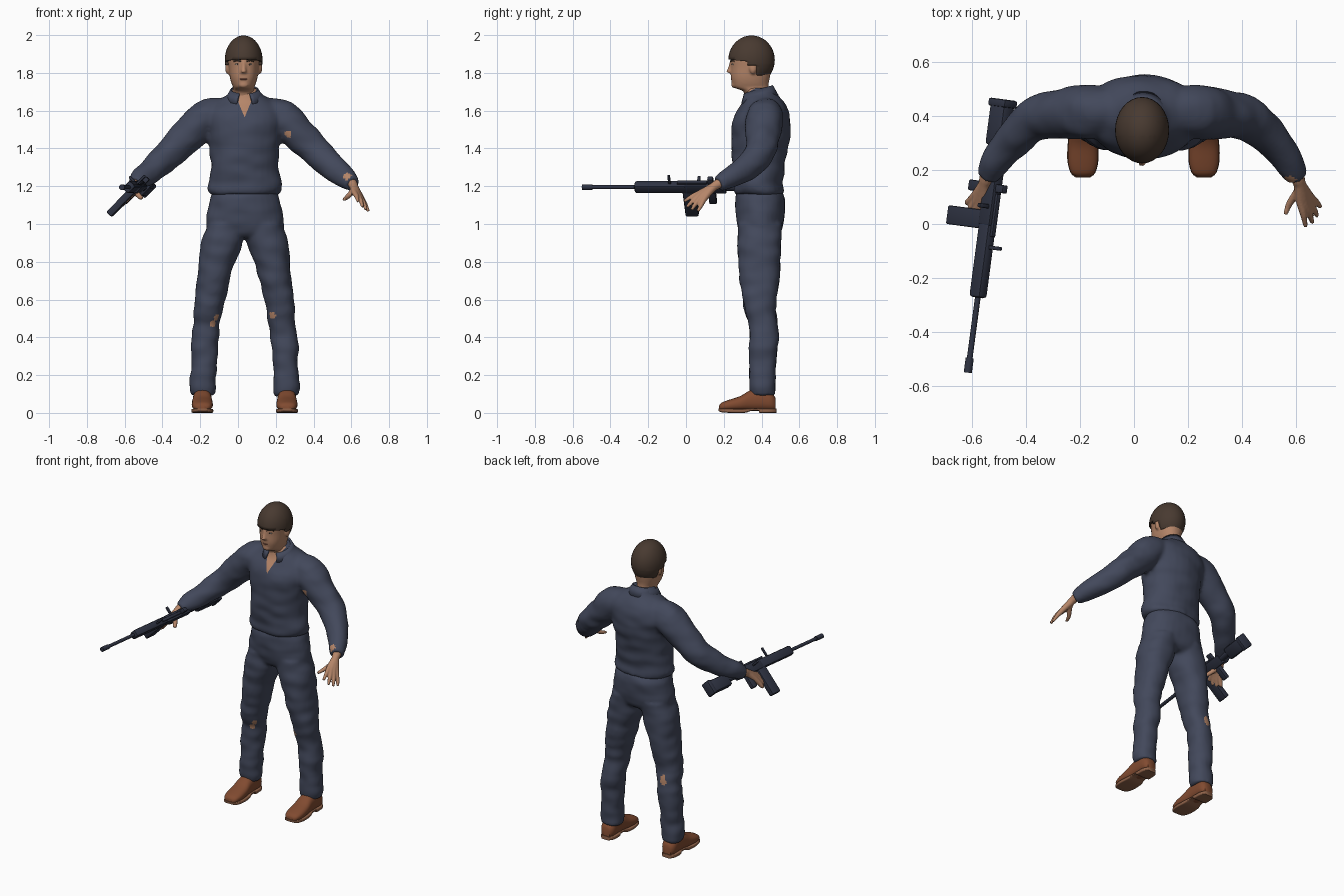
import bpy, bmesh, math
from mathutils import Vector, Matrix, noise

if "Cube" in bpy.data.objects:
    bpy.data.objects.remove(bpy.data.objects["Cube"])

MID = 0.035      # body centre line
ARM_SUM = 0.06   # left x + right x for the arms


def material(name, *rgb):
    m = bpy.data.materials.new(name)
    m.use_nodes = True
    m.diffuse_color = (*rgb, 1)
    m.node_tree.nodes["Principled BSDF"].inputs["Base Color"].default_value = (*rgb, 1)
    return m


CLOTH = material("navy cloth", 0.055, 0.065, 0.105)
SKIN = material("skin", 0.46, 0.235, 0.14)
HAIR = material("dark brown hair", 0.065, 0.042, 0.03)
LEATHER = material("brown leather", 0.22, 0.07, 0.03)
SOLE = material("tan sole", 0.27, 0.12, 0.065)
METAL = material("gun metal", 0.028, 0.033, 0.055)
LIPS = material("lips", 0.33, 0.13, 0.09)
WHITE = material("eye white", 0.5, 0.42, 0.37)


def finish(bm, name, mat, angle=None):
    bmesh.ops.recalc_face_normals(bm, faces=bm.faces)
    me = bpy.data.meshes.new(name)
    bm.to_mesh(me)
    bm.free()
    me.materials.append(mat)
    me.shade_smooth()
    if angle:
        me.set_sharp_from_angle(angle=math.radians(angle))
    ob = bpy.data.objects.new(name, me)
    bpy.context.collection.objects.link(ob)
    return ob


def spline(rows, k=4):
    """Smoothly subdivide a list of number rows."""
    out = []
    for i in range(len(rows) - 1):
        a, b, c, d = (rows[min(max(i + j, 0), len(rows) - 1)] for j in (-1, 0, 1, 2))
        for s in range(k):
            t = s / k
            out.append([q + 0.5 * t * (r - p + t * (2 * p - 5 * q + 4 * r - e + t * (3 * (q - r) + e - p)))
                        for p, q, r, e in zip(a, b, c, d)])
    return out + [list(rows[-1])]


def loft(bm, rings, n=28, power=2):
    """Skin a closed body over (centre, half axis, half axis) rings."""
    def bend(v):
        return math.copysign(abs(v) ** (2 / power), v)
    loops = []
    for c, u, v in rings:
        angles = [math.tau * i / n for i in range(n)]
        loops.append([bm.verts.new(Vector(c) + Vector(u) * bend(math.cos(a)) + Vector(v) * bend(math.sin(a)))
                      for a in angles])
    for a, b in zip(loops, loops[1:]):
        for i in range(n):
            j = (i + 1) % n
            bm.faces.new((a[i], a[j], b[j], b[i]))
    bm.faces.new(loops[0][::-1])
    bm.faces.new(loops[-1])


def column(bm, rows, cx=None, power=2.2):
    """Upright body from rows of z, x offset, y, half width, half depth."""
    loft(bm, [((MID + x if cx is None else cx + x, y, z), (w, 0, 0), (0, d, 0))
              for z, x, y, w, d in spline(rows)], power=power)


def tube(bm, rows, k=4, n=20):
    """Round limb from rows of x, y, z, radius."""
    pts = spline(rows, k)
    rings = []
    for i, p in enumerate(pts):
        d = Vector(pts[min(i + 1, len(pts) - 1)][:3]) - Vector(pts[max(i - 1, 0)][:3])
        u = d.cross(Vector((0, 0.3, 1))).normalized()
        rings.append((p[:3], u * p[3], d.normalized().cross(u) * p[3]))
    loft(bm, rings, n)


def ball(bm, centre, radii):
    m = Matrix.Translation(centre) @ Matrix.Diagonal((*radii, 1))
    bmesh.ops.create_uvsphere(bm, u_segments=32, v_segments=20, radius=1, matrix=m)


def fuse(ob, voxel, smooth=3, wrinkle=0):
    """Merge overlapping bodies into one soft surface."""
    mats = list(ob.data.materials)
    rm = ob.modifiers.new("fuse", "REMESH")
    rm.mode, rm.voxel_size = "VOXEL", voxel
    sm = ob.modifiers.new("soften", "SMOOTH")
    sm.iterations = smooth
    dg = bpy.context.evaluated_depsgraph_get()
    me = bpy.data.meshes.new_from_object(ob.evaluated_get(dg))
    ob.modifiers.clear()
    ob.data = me
    me.materials.clear()
    for m in mats:
        me.materials.append(m)
    normals = [v.normal.copy() for v in me.vertices]
    for v, nrm in zip(me.vertices, normals):
        p = Vector((v.co.x * 9, v.co.y * 9, v.co.z * 16))
        v.co += nrm * wrinkle * noise.noise(p)
    me.shade_smooth()


def paint(ob, mat, rule):
    ob.data.materials.append(mat)
    for f in ob.data.polygons:
        f.material_index = 1 if rule(f.center) else 0


def near(spots, r):
    return lambda p: any((p - Vector(s)).length < r for s in spots)


def mirrored(rows, total):
    return [(total - r[0], *r[1:]) for r in rows]


# Jacket: torso and sleeves, with an open neck and torn patches
arm = [(0.13, 0.42, 1.59, 0.08), (0.235, 0.415, 1.555, 0.1), (0.34, 0.405, 1.455, 0.09),
       (0.43, 0.385, 1.365, 0.08), (0.52, 0.3, 1.285, 0.068), (0.585, 0.21, 1.232, 0.052),
       (0.607, 0.17, 1.21, 0.043)]
bm = bmesh.new()
column(bm, [(1.155, 0, 0.39, 0.178, 0.125), (1.18, 0, 0.385, 0.196, 0.132), (1.22, 0, 0.383, 0.193, 0.128),
            (1.3, 0, 0.385, 0.18, 0.138), (1.38, 0, 0.388, 0.182, 0.147), (1.46, 0, 0.395, 0.192, 0.154),
            (1.54, 0, 0.4, 0.205, 0.152), (1.6, 0, 0.407, 0.2, 0.135), (1.65, 0, 0.41, 0.15, 0.106),
            (1.69, 0, 0.4, 0.088, 0.083), (1.72, 0, 0.39, 0.07, 0.07)])
tube(bm, arm)
tube(bm, mirrored(arm, ARM_SUM))
jacket = finish(bm, "jacket", CLOTH)
fuse(jacket, 0.012, 4, 0.008)
bm = bmesh.new()
bm.from_mesh(jacket.data)
for side in (1, -1):
    faces = [f for f in bm.faces if f.calc_center_median().z > 1.55 and f.calc_center_median().y < 0.37]
    geom = set(faces) | {e for f in faces for e in f.edges} | {v for f in faces for v in f.verts}
    bmesh.ops.bisect_plane(bm, geom=list(geom), plane_co=(MID, 0, 1.565), plane_no=(side, 0, -0.42))
bm.to_mesh(jacket.data)
bm.free()
torn = near([(0.27, 0.33, 1.48), (0.58, 0.17, 1.25)], 0.022)
paint(jacket, SKIN, lambda p: torn(p) or (p.y < 0.37 and abs(p.x - MID) < (p.z - 1.565) * 0.42))

# Collar: a folded band, open at the front
bm = bmesh.new()
band = []
for i in range(33):
    t = math.radians(24 + 312 * i / 32)
    f = (1 + math.cos(t)) / 2
    band.append([bm.verts.new((MID + rx * math.sin(t), cy - ry * math.cos(t), z - 0.045 * f))
                 for rx, cy, ry, z in ((0.074, 0.38, 0.08, 1.735), (0.107, 0.387, 0.104, 1.68))])
for a, b in zip(band, band[1:]):
    bm.faces.new((a[0], a[1], b[1], b[0]))
collar = finish(bm, "collar", CLOTH, 40)
collar.modifiers.new("thickness", "SOLIDIFY").thickness = 0.012

# Trousers: hips and two legs, torn at the knees
leg = [(1.0, 0.1, 0.393, 0.1, 0.115), (0.9, 0.121, 0.388, 0.11, 0.115), (0.8, 0.144, 0.39, 0.097, 0.111),
       (0.7, 0.165, 0.39, 0.085, 0.104), (0.55, 0.19, 0.393, 0.077, 0.083), (0.47, 0.2, 0.408, 0.072, 0.077),
       (0.4, 0.209, 0.413, 0.074, 0.077), (0.25, 0.217, 0.406, 0.067, 0.07), (0.15, 0.222, 0.404, 0.07, 0.07),
       (0.09, 0.222, 0.408, 0.064, 0.066)]
bm = bmesh.new()
column(bm, [(1.18, 0, 0.388, 0.165, 0.115), (1.12, 0, 0.394, 0.186, 0.134), (1.02, 0, 0.393, 0.205, 0.124),
            (0.96, 0, 0.39, 0.2, 0.11), (0.93, 0, 0.39, 0.12, 0.08)])
for s in (1, -1):
    column(bm, [(z, s * x, *rest) for z, x, *rest in leg])
trousers = finish(bm, "trousers", CLOTH)
fuse(trousers, 0.011, 4, 0.008)
paint(trousers, SKIN, near([(0.18, 0.33, 0.515), (-0.11, 0.33, 0.5), (-0.13, 0.335, 0.47),
                            (-0.17, 0.485, 0.5), (-0.165, 0.487, 0.525)], 0.021))

# Head and neck, with nose, chin and ears blended in
bm = bmesh.new()
column(bm, [(1.64, 0, 0.385, 0.062, 0.066), (1.7, 0, 0.373, 0.06, 0.068), (1.722, 0, 0.346, 0.056, 0.092),
            (1.745, 0, 0.341, 0.065, 0.097), (1.78, 0, 0.341, 0.074, 0.104), (1.83, 0, 0.346, 0.08, 0.109),
            (1.88, 0, 0.35, 0.085, 0.114), (1.93, 0, 0.35, 0.077, 0.102), (1.97, 0, 0.35, 0.045, 0.06)], 0.03)
tube(bm, [(0.03, 0.243, 1.868, 0.009), (0.03, 0.235, 1.83, 0.011), (0.03, 0.227, 1.8, 0.016)])
ball(bm, (0.03, 0.257, 1.737), (0.026, 0.018, 0.018))
for s in (1, -1):
    ball(bm, (0.03 + s * 0.085, 0.355, 1.825), (0.013, 0.02, 0.032))
fuse(finish(bm, "head", SKIN), 0.007, 2)

# Hair: a cap trimmed around the forehead, ears and nape
bm = bmesh.new()
ball(bm, (0.03, 0.347, 1.868), (0.1, 0.123, 0.13))
for co, no in (((0, 0, 1.893), (0, 0.1, 1)), ((0, 0.325, 0), (0, 1, 0)), ((0, 0, 1.84), (0, 0, 1)),
               ((0, 0.375, 0), (0, 1, 0)), ((0, 0, 1.785), (0, 0, 1))):
    bmesh.ops.bisect_plane(bm, geom=bm.verts[:] + bm.edges[:] + bm.faces[:], plane_co=co, plane_no=no)


def bare(f):
    p = f.calc_center_median()
    return not (p.z + 0.1 * p.y > 1.893 or (p.y > 0.325 and p.z > 1.84) or (p.y > 0.375 and p.z > 1.785))


bmesh.ops.delete(bm, geom=[f for f in bm.faces if bare(f)], context="FACES")
hair = finish(bm, "hair", HAIR, 50)
hair.modifiers.new("thickness", "SOLIDIFY").thickness = 0.02

# Eyes, brows and mouth
for side, s in (("left", 1), ("right", -1)):
    for part, mat, y, size in (("eye", WHITE, 0.251, (0.013, 0.008, 0.006)), ("iris", HAIR, 0.246, (0.005, 0.005, 0.005))):
        bm = bmesh.new()
        ball(bm, (0.03 + s * 0.032, y, 1.845), size)
        finish(bm, f"{side}_{part}", mat)
    bm = bmesh.new()
    tube(bm, [(0.03 + s * x, y, z, 0.004) for x, y, z in ((0.014, 0.238, 1.86), (0.035, 0.244, 1.866), (0.052, 0.259, 1.861))])
    finish(bm, f"{side}_brow", HAIR)
bm = bmesh.new()
ball(bm, (0.03, 0.247, 1.767), (0.024, 0.01, 0.006))
finish(bm, "mouth", LIPS)

# Hands: palm and fingers fused from tapered tubes; the right one curls around the grip
fingers = [((0.608, 0.125, 1.175), (0.575, 0.075, 1.14), (0.56, 0.035, 1.13)),
           ((0.615, 0.085, 1.17), (0.627, 0.035, 1.148), (0.635, -0.01, 1.12)),
           ((0.63, 0.078, 1.158), (0.648, 0.04, 1.128), (0.66, 0.005, 1.09)),
           ((0.643, 0.085, 1.147), (0.665, 0.055, 1.112), (0.678, 0.03, 1.075)),
           ((0.652, 0.1, 1.138), (0.675, 0.08, 1.1), (0.69, 0.063, 1.068))]
for name, right in (("left_hand", False), ("right_hand", True)):
    bm = bmesh.new()
    for knuckle, mid, tip in fingers:
        if right:
            tip = Vector(tip).lerp(Vector(knuckle), 0.35)
        rows = [(0.602, 0.19, 1.222, 0.026), (0.612, 0.15, 1.2, 0.023), (*knuckle, 0.0165),
                (*mid, 0.0125), (*tip, 0.008)]
        tube(bm, mirrored(rows, ARM_SUM) if right else rows, n=12)
    fuse(finish(bm, name, SKIN), 0.005, 2)

# Shoes: rounded upper, flat sole and heel, from rows of y, half width, bottom, top
upper = [(0.176, 0.025, 0.015, 0.04), (0.19, 0.044, 0.012, 0.055), (0.23, 0.055, 0.01, 0.07), (0.29, 0.055, 0.01, 0.09),
         (0.34, 0.05, 0.01, 0.12), (0.4, 0.049, 0.01, 0.13), (0.45, 0.046, 0.01, 0.11), (0.474, 0.03, 0.012, 0.08)]
sole = [(0.172, 0.026, 0.01, 0.023), (0.19, 0.046, 0.003, 0.023), (0.24, 0.058, 0, 0.022), (0.31, 0.055, 0, 0.022),
        (0.35, 0.047, 0.012, 0.024), (0.385, 0.047, 0.012, 0.024), (0.39, 0.049, 0, 0.024), (0.45, 0.047, 0, 0.024),
        (0.478, 0.028, 0, 0.024)]
for side, s in (("left", 1), ("right", -1)):
    for part, rows, mat, power in (("shoe", upper, LEATHER, 2.4), ("sole", sole, SOLE, 6)):
        bm = bmesh.new()
        loft(bm, [((MID + s * 0.224, y, (lo + hi) / 2), (w, 0, 0), (0, 0, (hi - lo) / 2))
                  for y, w, lo, hi in spline(rows, 3)], power=power)
        finish(bm, f"{side}_{part}", mat, 50)

# Rifle: built along its own axis from the muzzle, then rolled and placed in the hand
along = Vector((0.132, 0.991, 0)).normalized()
side = along.cross(Vector((0.7, 0, 0.7))).normalized()
up = side.cross(along)
place = Matrix.Translation((-0.615, -0.55, 1.195)) @ Matrix((side, along, up)).transposed().to_4x4()


def rod(name, y0, y1, r):
    bm = bmesh.new()
    m = Matrix.Translation((0, (y0 + y1) / 2, 0)) @ Matrix.Rotation(math.pi / 2, 4, "X")
    bmesh.ops.create_cone(bm, cap_ends=True, segments=16, radius1=r, radius2=r, depth=y1 - y0, matrix=m)
    finish(bm, name, METAL, 40).matrix_world = place


def block(name, centre, size, bevel=0.006):
    bm = bmesh.new()
    bmesh.ops.create_cube(bm, size=1, matrix=Matrix.Translation(centre) @ Matrix.Diagonal((*size, 1)))
    bmesh.ops.bevel(bm, geom=bm.edges[:], offset=bevel, segments=2, profile=0.5, affect="EDGES")
    finish(bm, name, METAL, 40).matrix_world = place


rod("muzzle_brake", 0, 0.055, 0.015)
rod("barrel", 0.05, 0.3, 0.0105)
rod("stock_tube", 0.74, 0.9, 0.02)
block("handguard", (0, 0.42, 0), (0.045, 0.28, 0.058), 0.012)
block("receiver", (0, 0.66, 0), (0.044, 0.22, 0.06))
block("stock", (0, 0.925, -0.005), (0.06, 0.16, 0.08), 0.014)
block("butt_plate", (0, 1.005, -0.005), (0.068, 0.03, 0.09), 0.008)
block("magazine", (0, 0.57, -0.11), (0.036, 0.07, 0.185))
block("pistol_grip", (0, 0.69, -0.065), (0.03, 0.04, 0.1))
block("front_sight", (0, 0.47, 0.055), (0.012, 0.014, 0.065), 0.003)
block("rear_sight", (0, 0.69, 0.045), (0.026, 0.03, 0.045), 0.004)
block("top_rail", (0, 0.59, 0.034), (0.018, 0.16, 0.014), 0.003)
block("charging_handle", (-0.042, 0.62, 0.01), (0.055, 0.016, 0.014), 0.004)
